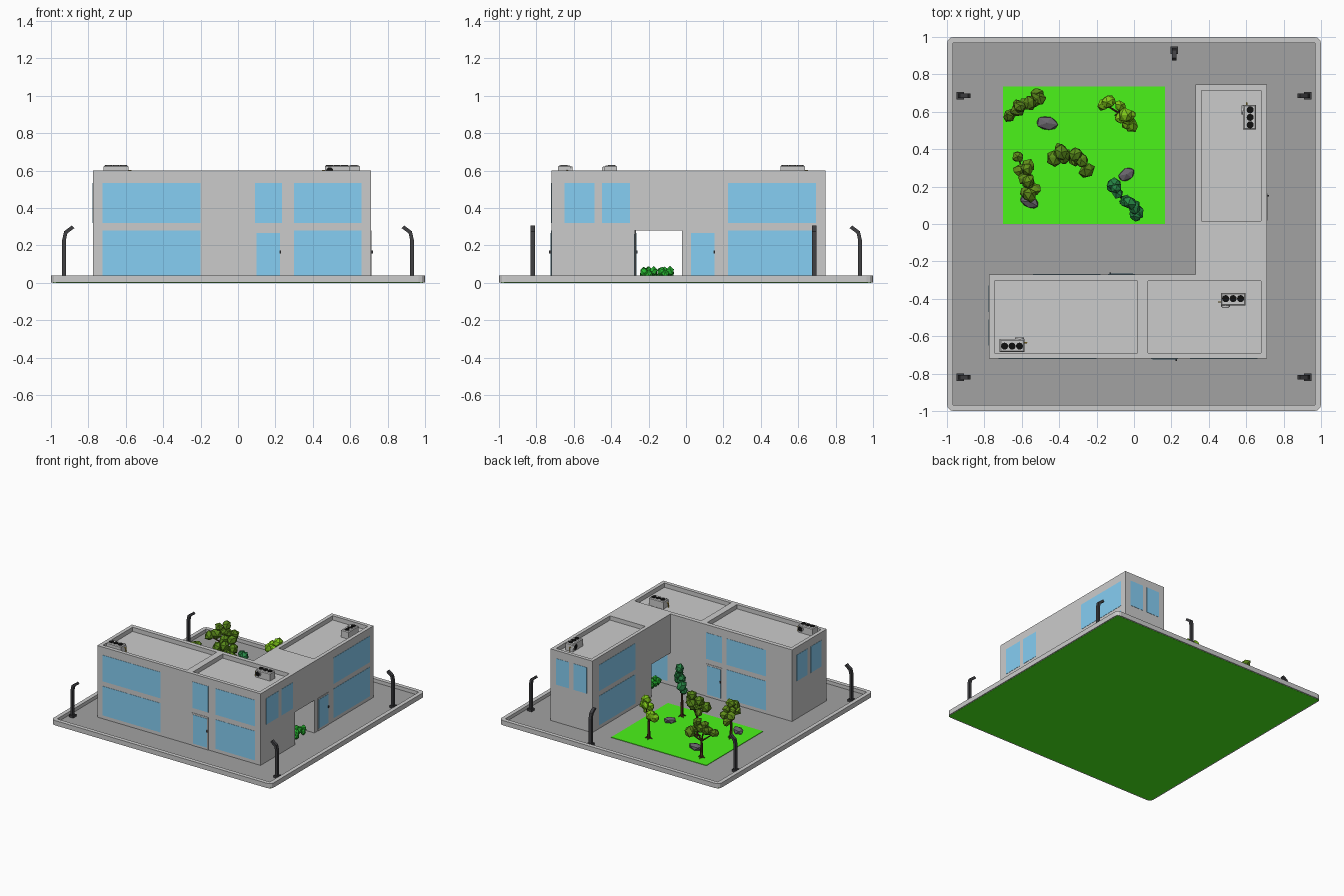
import bpy, bmesh, math, random
from mathutils import Vector, Matrix

if "Cube" in bpy.data.objects:
    bpy.data.objects.remove(bpy.data.objects["Cube"])

random.seed(4)


def mat(name, rgb):
    m = bpy.data.materials.new(name)
    m.diffuse_color = (*rgb, 1)
    m.use_nodes = True
    m.node_tree.nodes["Principled BSDF"].inputs["Base Color"].default_value = m.diffuse_color
    return m


GRASS = mat("grass", (0.07, 0.9, 0.01))
PAVING = mat("paving", (0.36, 0.36, 0.36))
GLASS = mat("glass", (0.24, 0.62, 0.9))
DARK = mat("dark_metal", (0.05, 0.05, 0.055))
BLACK = mat("black", (0.005, 0.005, 0.005))
BARK = mat("bark", (0.09, 0.035, 0.015))
ROCK = mat("rock", (0.14, 0.13, 0.15))
BRASS = mat("brass", (0.75, 0.5, 0.05))
BUSH = mat("bush", (0.02, 0.5, 0.03))


def finish(name, bm, material=None):
    me = bpy.data.meshes.new(name)
    bm.to_mesh(me)
    bm.free()
    ob = bpy.data.objects.new(name, me)
    bpy.context.collection.objects.link(ob)
    if material:
        me.materials.append(material)
    return ob


def add_box(bm, lo, hi):
    lo, hi = Vector(lo), Vector(hi)
    m = Matrix.Translation((lo + hi) / 2) @ Matrix.Diagonal((*(hi - lo), 1))
    return bmesh.ops.create_cube(bm, size=1, matrix=m)["verts"]


def box(name, lo, hi, material=None):
    bm = bmesh.new()
    add_box(bm, lo, hi)
    return finish(name, bm, material)


def add_rod(bm, a, b, r1, r2, n=8):
    a, b = Vector(a), Vector(b)
    d = b - a
    m = Matrix.Translation((a + b) / 2) @ d.to_track_quat("Z", "Y").to_matrix().to_4x4()
    bmesh.ops.create_cone(bm, cap_ends=True, segments=n, radius1=r1, radius2=r2, depth=d.length, matrix=m)


def cut(ob, lo, hi):
    c = box("cutter", lo, hi)
    c.hide_render = True
    mod = ob.modifiers.new("cut", "BOOLEAN")
    mod.operation, mod.solver, mod.object = "DIFFERENCE", "EXACT", c
    bpy.context.view_layer.objects.active = ob
    bpy.ops.object.modifier_apply(modifier="cut")
    bpy.data.objects.remove(c)


# ground: green underside, paving, lawn and raised kerb
box("ground_plate", (-0.99, -0.99, 0), (0.99, 0.99, 0.006), GRASS)
box("paving", (-0.97, -0.97, 0.004), (0.97, 0.97, 0.012), PAVING)
box("lawn", (-0.7, 0, 0.005), (0.165, 0.735, 0.016), GRASS)
bm = bmesh.new()
add_box(bm, (-1, -1, 0.001), (1, 1, 0.04))
upright = [e for e in bm.edges if abs(e.verts[0].co.z - e.verts[1].co.z) > 0.01]
bmesh.ops.bevel(bm, geom=upright, offset=0.035, segments=3, profile=0.5, affect="EDGES")
kerb = finish("kerb", bm)
cut(kerb, (-0.967, -0.967, -0.1), (0.967, 0.967, 0.1))

# L-shaped building with roof trays and a passage
bm = bmesh.new()
outline = [(-0.775, -0.72), (0.71, -0.72), (0.71, 0.745), (0.33, 0.745), (0.33, -0.27), (-0.775, -0.27)]
f = bm.faces.new([bm.verts.new((x, y, 0.005)) for x, y in outline])
up = bmesh.ops.extrude_face_region(bm, geom=[f])["geom"]
bmesh.ops.translate(bm, vec=(0, 0, 0.595), verts=[v for v in up if isinstance(v, bmesh.types.BMVert)])
bmesh.ops.recalc_face_normals(bm, faces=bm.faces)
building = finish("building", bm)
ROOF = 0.565
for x0, y0, x1, y1 in [(-0.745, -0.69, 0.02, -0.305), (0.075, -0.69, 0.68, -0.305), (0.36, 0.015, 0.68, 0.715)]:
    cut(building, (x0, y0, ROOF), (x1, y1, 0.7))
cut(building, (0.2, -0.275, -0.1), (0.8, -0.022, 0.28))


# wall fittings: axis 'x' or 'y' is the wall normal, w its position, s its outward sign
def on_wall(name, axis, w, s, a, b, z0, z1, t, material=None):
    d = sorted((w - s * 0.003, w + s * t))
    if axis == "y":
        return box(name, (a, d[0], z0), (b, d[1], z1), material)
    return box(name, (d[0], a, z0), (d[1], b, z1), material)


UP, LOW = (0.32, 0.535), (0.04, 0.28)
windows = [
    ("y", -0.72, -1, -0.725, -0.2, UP), ("y", -0.72, -1, -0.725, -0.2, LOW),
    ("y", -0.72, -1, 0.3, 0.66, UP), ("y", -0.72, -1, 0.3, 0.66, LOW), ("y", -0.72, -1, 0.09, 0.235, UP),
    ("x", 0.71, 1, -0.65, -0.49, UP), ("x", 0.71, 1, -0.45, -0.3, UP),
    ("x", 0.71, 1, 0.225, 0.695, UP), ("x", 0.71, 1, 0.225, 0.695, LOW),
    ("y", 0.745, 1, 0.38, 0.5, UP), ("y", 0.745, 1, 0.54, 0.66, UP),
    ("x", -0.775, -1, -0.65, -0.51, UP), ("x", -0.775, -1, -0.47, -0.33, UP),
    ("x", 0.33, -1, 0.19, 0.66, UP), ("x", 0.33, -1, 0.19, 0.66, LOW),
    ("y", -0.27, 1, -0.14, 0.005, UP), ("y", -0.27, 1, -0.54, -0.18, UP), ("y", -0.27, 1, -0.54, -0.18, LOW),
    ("y", -0.275, 1, 0.36, 0.68, (0.04, 0.26)),
]
for axis, w, s, a, b, z in windows:
    on_wall("window", axis, w, s, a, b, *z, 0.002, GLASS)

# doors: frame, glass and handle
for axis, w, s, a, b, h in [("y", -0.72, -1, 0.09, 0.235, 0.225), ("x", 0.71, 1, 0.018, 0.163, 0.15),
                            ("y", -0.27, 1, -0.14, 0.005, -0.128)]:
    on_wall("door_frame", axis, w, s, a, b, 0.01, 0.28, 0.003)
    on_wall("door_glass", axis, w, s, a + 0.01, b - 0.01, 0.03, 0.267, 0.005, GLASS)
    on_wall("door_handle", axis, w, s, h - 0.004, h + 0.004, 0.157, 0.173, 0.012, DARK)

# street lamps: square pole bent towards the site
for x, y, ang in [(-0.93, 0.685, 0), (-0.93, -0.82, 0), (0.93, 0.685, math.pi),
                  (0.93, -0.82, math.pi), (0.215, 0.93, -math.pi / 2)]:
    bm = bmesh.new()
    add_box(bm, (-0.02, -0.02, 0.01), (0.02, 0.02, 0.03))
    left = [(-0.01, 0.02), (-0.01, 0.23), (0.0, 0.275), (0.042, 0.307)]
    right = [(0.055, 0.292), (0.018, 0.265), (0.01, 0.23), (0.01, 0.02)]
    f = bm.faces.new([bm.verts.new((px, -0.0125, pz)) for px, pz in left + right])
    ext = bmesh.ops.extrude_face_region(bm, geom=[f])["geom"]
    bmesh.ops.translate(bm, vec=(0, 0.025, 0), verts=[v for v in ext if isinstance(v, bmesh.types.BMVert)])
    bmesh.ops.recalc_face_normals(bm, faces=bm.faces)
    bm.transform(Matrix.Translation((x, y, 0)) @ Matrix.Rotation(ang, 4, "Z"))
    finish("street_lamp", bm, DARK)

# rooftop air units: box, three top fans, one side fan and a pipe
for x, y, ang in [(-0.652, -0.65, math.pi), (0.53, -0.402, 0), (0.618, 0.57, -math.pi / 2)]:
    place = Matrix.Translation((x, y, ROOF)) @ Matrix.Rotation(ang, 4, "Z")
    body, fans, pipe = bmesh.new(), bmesh.new(), bmesh.new()
    add_box(body, (-0.066, -0.034, 0), (0.066, 0.034, 0.062))
    bmesh.ops.bevel(body, geom=[e for e in body.edges if min(v.co.z for v in e.verts) > 0.05],
                    offset=0.006, segments=1, affect="EDGES")
    add_rod(body, (-0.04, -0.03, 0.034), (-0.04, -0.042, 0.034), 0.024, 0.024, 12)
    for fx in (-0.04, 0, 0.04):
        add_rod(fans, (fx, 0.003, 0.055), (fx, 0.003, 0.065), 0.019, 0.019, 12)
    add_rod(fans, (-0.04, -0.04, 0.034), (-0.04, -0.044, 0.034), 0.019, 0.019, 12)
    add_rod(pipe, (-0.06, -0.015, 0.035), (-0.08, -0.015, 0.035), 0.004, 0.004, 6)
    add_rod(pipe, (-0.078, -0.015, 0.037), (-0.078, -0.015, 0), 0.004, 0.004, 6)
    for name, b, m in (("air_unit", body, None), ("air_unit_fans", fans, BLACK), ("air_unit_pipe", pipe, BRASS)):
        b.transform(place)
        finish(name, b, m)


# faceted lumps for leaves, bushes and rocks
def add_lump(bm, c, size, jitter=0.2):
    rot = Matrix.Rotation(random.uniform(0, 6.28), 4, "Z") @ Matrix.Rotation(random.uniform(-0.4, 0.4), 4, "X")
    m = Matrix.Translation(c) @ rot @ Matrix.Diagonal((*size, 1))
    for v in bmesh.ops.create_icosphere(bm, subdivisions=1, radius=1)["verts"]:
        v.co = m @ (v.co * random.uniform(1 - jitter, 1 + jitter / 2))


# trees: crown runs between two points, over a forked trunk with roots
trees = [((-0.66, 0.6), (-0.52, 0.68), 0.36, (0.1, 0.24, 0.01)), ((-0.14, 0.67), (-0.01, 0.51), 0.38, (0.22, 0.6, 0.01)),
         ((-0.43, 0.39), (-0.26, 0.31), 0.41, (0.1, 0.26, 0.01)), ((-0.6, 0.34), (-0.55, 0.13), 0.35, (0.12, 0.28, 0.01)),
         ((-0.12, 0.23), (0.01, 0.03), 0.45, (0.02, 0.24, 0.06))]
for a, b, top, rgb in trees:
    a, b = Vector(a), Vector(b)
    mid = (a + b) / 2
    trunk, crown = bmesh.new(), bmesh.new()
    fork = Vector((mid.x, mid.y, top * 0.42))
    add_rod(trunk, (mid.x, mid.y, 0.01), fork, 0.013, 0.008, 6)
    for k in range(4):
        d = Vector((math.cos(k * 1.57 + top * 9), math.sin(k * 1.57 + top * 9), 0))
        add_rod(trunk, (mid.x, mid.y, 0.035), Vector((mid.x, mid.y, 0.012)) + d * 0.03, 0.007, 0.003, 5)
    for i in range(10):
        t = (i + 0.5) / 10
        p = a.lerp(b, t)
        rise = 1 - abs(2 * t - 1)
        z = top * 0.58 + (top * 0.42 - 0.045) * rise * (1 if i % 2 else 0.45)
        c = Vector((p.x + random.uniform(-0.03, 0.03), p.y + random.uniform(-0.03, 0.03), z))
        r = random.uniform(0.036, 0.048)
        add_lump(crown, c, (r, r * 0.85, r * 0.95))
        if i % 3 == 0:
            add_rod(trunk, fork, c, 0.007, 0.003, 5)
    finish("tree_trunk", trunk, BARK)
    finish("tree_crown", crown, mat("leaves", rgb))

# rocks on the lawn
for x, y, r, ang in [(-0.465, 0.54, 0.066, -0.15), (-0.56, 0.12, 0.062, -0.5), (-0.04, 0.265, 0.055, 0.6)]:
    bm = bmesh.new()
    bmesh.ops.create_icosphere(bm, subdivisions=1, radius=1)
    for v in bm.verts:
        v.co *= random.uniform(0.88, 1.05)
    bm.transform(Matrix.Translation((x, y, 0.03)) @ Matrix.Rotation(ang, 4, "Z") @ Matrix.Diagonal((r, r * 0.65, 0.03, 1)))
    finish("rock", bm, ROCK)

# low bushes in the passage
for x in (0.42, 0.64):
    for y in (-0.2, -0.11):
        bm = bmesh.new()
        for k in range(6):
            c = (x + 0.028 * math.cos(k * 1.05), y + 0.028 * math.sin(k * 1.05), 0.045 + 0.015 * (k % 2))
            add_lump(bm, c, (0.024, 0.024, 0.028))
        finish("bush", bm, BUSH)
